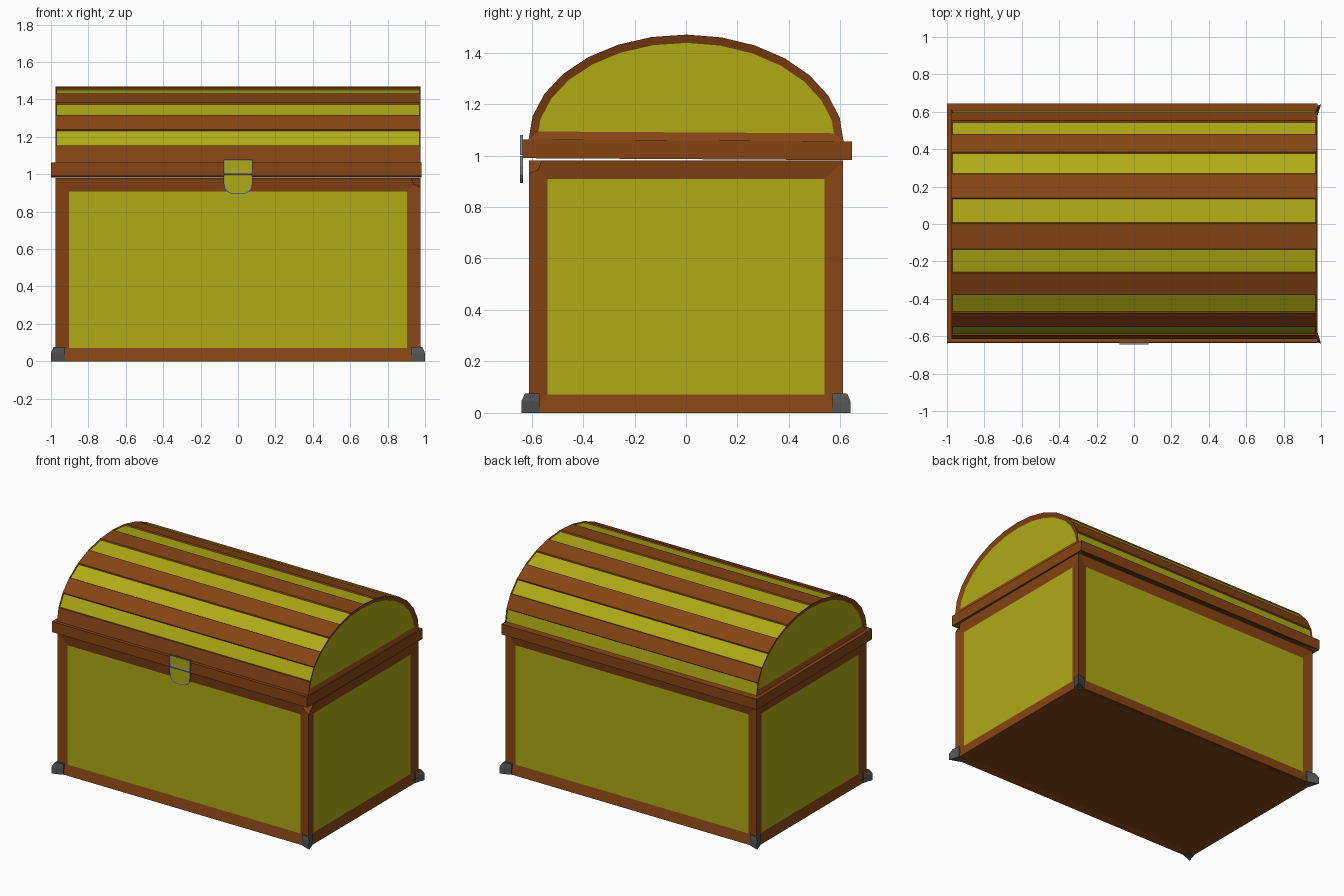
import bpy, bmesh, math
from mathutils import Matrix, Vector

if "Cube" in bpy.data.objects:
    bpy.data.objects.remove(bpy.data.objects["Cube"])


def material(name, rgb):
    m = bpy.data.materials.new(name)
    m.diffuse_color = (*rgb, 1)
    m.use_nodes = True
    m.node_tree.nodes["Principled BSDF"].inputs["Base Color"].default_value = m.diffuse_color
    return m


WOOD = material("wood", (0.24, 0.06, 0.007))
PANEL = material("panel", (0.43, 0.40, 0.008))
IRON = material("iron", (0.09, 0.09, 0.09))
STEEL = material("steel", (0.25, 0.27, 0.30))


def finish(bm, name, *mats):
    bmesh.ops.recalc_face_normals(bm, faces=bm.faces[:])
    me = bpy.data.meshes.new(name)
    bm.to_mesh(me)
    bm.free()
    ob = bpy.data.objects.new(name, me)
    bpy.context.collection.objects.link(ob)
    for m in mats:
        me.materials.append(m)
    return ob


def box(lo, hi):
    bm = bmesh.new()
    size = Vector(hi) - Vector(lo)
    mid = (Vector(hi) + Vector(lo)) / 2
    bmesh.ops.create_cube(bm, size=1, matrix=Matrix.Translation(mid) @ Matrix.Diagonal((*size, 1)))
    return bm


def prism(points, depth):
    """Closed profile of 3D points, extruded along the depth vector."""
    bm = bmesh.new()
    f = bm.faces.new([bm.verts.new(p) for p in points])
    r = bmesh.ops.extrude_face_region(bm, geom=[f], use_keep_orig=True)
    bmesh.ops.translate(bm, vec=depth, verts=[v for v in r["geom"] if isinstance(v, bmesh.types.BMVert)])
    bmesh.ops.recalc_face_normals(bm, faces=bm.faces[:])
    bm.normal_update()
    return bm


def recess(bm, faces, width, depth, mat=1):
    bmesh.ops.inset_individual(bm, faces=faces, thickness=width, depth=-depth, use_even_offset=True)
    for f in faces:
        f.material_index = mat


# chest body: framed recessed panels, hollow inside, one chipped corner
bm = box((-0.975, -0.61, 0), (0.975, 0.61, 0.98))
bm.normal_update()
sides = [f for f in bm.faces if abs(f.normal.z) < 0.5]
base = [f for f in bm.faces if f.normal.z < -0.5]
top = [f for f in bm.faces if f.normal.z > 0.5]
recess(bm, sides, 0.072, 0.012)
recess(bm, base, 0.05, 0.01, 0)
recess(bm, top, 0.07, 0, 0)
hole = bmesh.ops.extrude_face_region(bm, geom=top)
bmesh.ops.translate(bm, vec=(0, 0, -0.9), verts=[v for v in hole["geom"] if isinstance(v, bmesh.types.BMVert)])
bmesh.ops.delete(bm, geom=[f for f in top if f.is_valid], context='FACES')
chip = min(bm.verts, key=lambda v: (v.co - Vector((0.975, -0.61, 0.98))).length)
bmesh.ops.bevel(bm, geom=[chip], offset=0.05, segments=1, profile=0.5, affect='VERTICES')
finish(bm, "chest_body", WOOD, PANEL)

# lid parts share a very slight backward tilt
tilt = Matrix.Translation((0, 0, 1.02)) @ Matrix.Rotation(-0.006, 4, 'X') @ Matrix.Translation((0, 0, -1.02))

# lid rim
bm = box((-1.0, -0.635, 0.986), (0.98, 0.645, 1.059))
bm.normal_update()
recess(bm, [f for f in bm.faces if f.normal.z < -0.5], 0.09, 0.04, 0)
bm.transform(tilt)
finish(bm, "lid_rim", WOOD)

# barrel lid: 14 alternating slats with framed end panels
N = 14
arc = []
for i in range(N + 1):
    a = math.pi * i / N
    arc.append((-0.975, -0.612 * math.cos(a), 1.058 + 0.412 * math.sin(a)))
bm = prism(arc, (1.95, 0, 0))
ends = [f for f in bm.faces if abs(f.normal.x) > 0.9]
slats = []
for f in bm.faces:
    c = f.calc_center_median()
    if abs(f.normal.x) < 0.1 and f.normal.z > -0.5:
        k = int(math.atan2((c.z - 1.058) / 0.412, -c.y / 0.612) / math.pi * N)
        if k % 2:
            slats.append(f)
recess(bm, slats, 0.005, 0.008)
recess(bm, ends, 0.032, 0.012)
bm.transform(tilt)
finish(bm, "lid_barrel", WOOD, PANEL)

# corner feet: kite-shaped caps narrowing at the top
for sx in (-1, 1):
    for sy in (-1, 1):
        kite = [(0.925, 0.57), (0.925, 0.613), (1.0, 0.64), (0.978, 0.57)]
        bm = prism([(x * sx, y * sy, -0.003 + 0.003) for x, y in kite], (0, 0, 0.045))
        cap = [f for f in bm.faces if f.calc_center_median().z > 0.04]
        r = bmesh.ops.extrude_face_region(bm, geom=cap)
        bmesh.ops.delete(bm, geom=[f for f in cap if f.is_valid], context='FACES')
        for v in r["geom"]:
            if isinstance(v, bmesh.types.BMVert):
                v.co.z = 0.076
                if abs(v.co.x) > 0.99:
                    v.co.x, v.co.y = 0.985 * sx, 0.625 * sy
        finish(bm, "corner_foot", IRON)

# latch: square upper plate and rounded lower flap, each with an inset face
upper = [(-0.078, 1.002), (0.078, 1.002), (0.078, 1.08), (-0.078, 1.08)]
lower = [(-0.078, 0.998)]
for i in range(9):
    a = math.pi * (1 + i / 8)
    s, c = math.sin(a), math.cos(a)
    lower.append((0.078 * math.copysign(abs(c) ** 0.8, c), 0.955 - 0.062 * abs(s) ** 0.8))
lower.append((0.078, 0.998))
for name, shape in (("latch_plate", upper), ("latch_flap", lower)):
    bm = prism([(x, -0.634, z) for x, z in shape], (0, -0.011, 0))
    recess(bm, [f for f in bm.faces if f.normal.y < -0.9], 0.006, 0.003)
    finish(bm, name, STEEL, PANEL)
